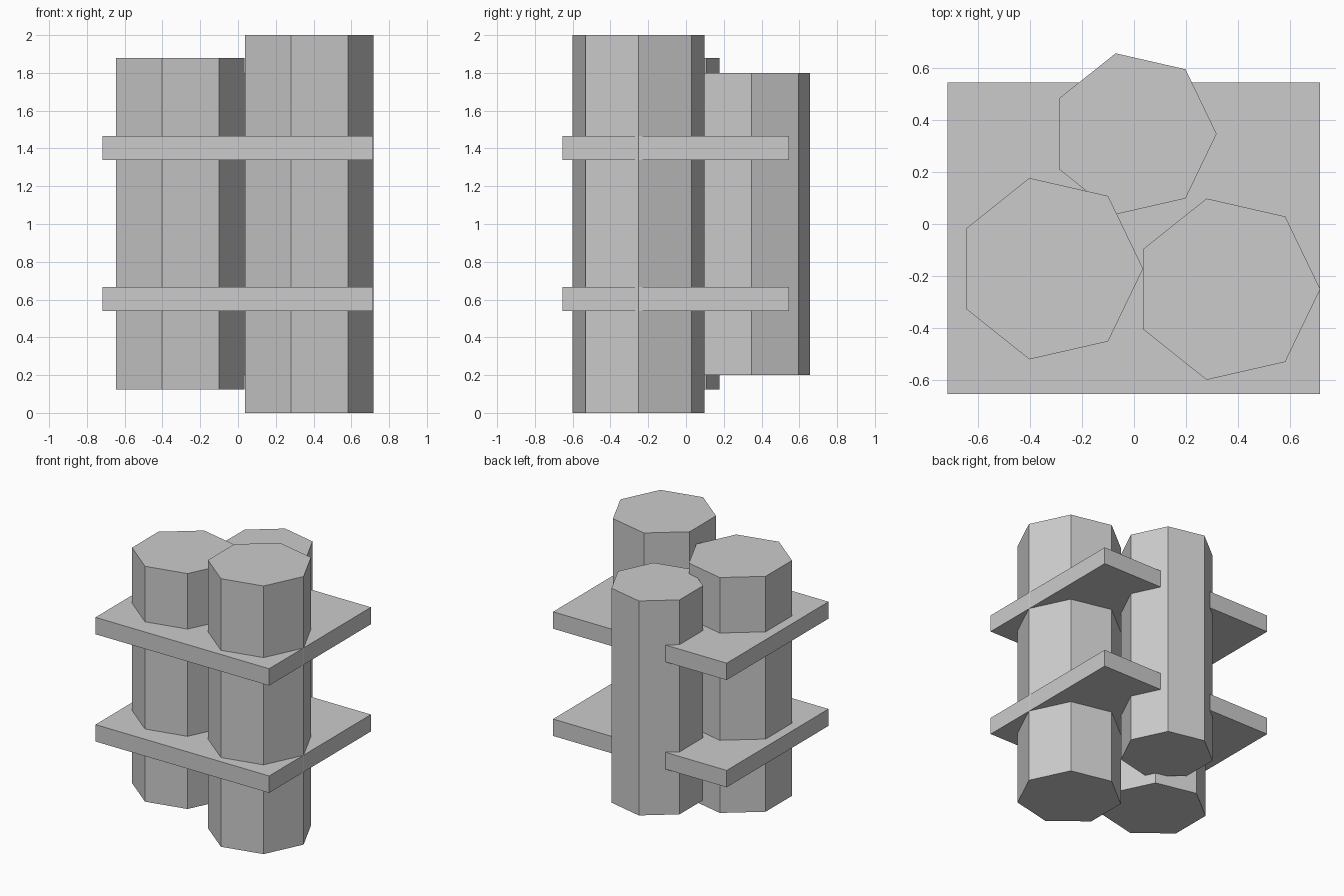
import bpy
from math import pi

cube = bpy.data.objects.get("Cube")
if cube:
    bpy.data.objects.remove(cube, do_unlink=True)

GREY = (0.6, 0.6, 0.6, 1)
grey = bpy.data.materials.new("plain_grey")
grey.use_nodes = True
grey.diffuse_color = GREY
grey.node_tree.nodes["Principled BSDF"].inputs["Base Color"].default_value = GREY


def finish(name):
    obj = bpy.context.object
    obj.name = name
    obj.data.materials.append(grey)
    return obj


def column(name, x, y, radius, bottom, top):
    """Upright seven-sided prism with one corner pointing to +x."""
    bpy.ops.mesh.primitive_cylinder_add(
        vertices=7, radius=radius, depth=top - bottom,
        location=(x, y, (bottom + top) / 2))
    obj = finish(name)
    # The primitive starts with a corner on +y
    for v in obj.data.vertices:
        v.co.x, v.co.y = v.co.y, -v.co.x


def plate(name, z):
    bpy.ops.mesh.primitive_cube_add(size=1, location=(-0.001, -0.055, z))
    obj = finish(name)
    for v in obj.data.vertices:
        v.co.x *= 1.433
        v.co.y *= 1.2
        v.co.z *= 0.126


# Three columns of different heights
column("left_column", 0.359, -0.251, 0.358, 0, 2)
column("right_column", -0.323, -0.172, 0.358, 0.124, 1.88)
column("back_column", 0, 0.347, 0.318, 0.2, 1.8)

# Two flat plates that tie the columns together
plate("lower_plate", 0.603)
plate("upper_plate", 1.403)
